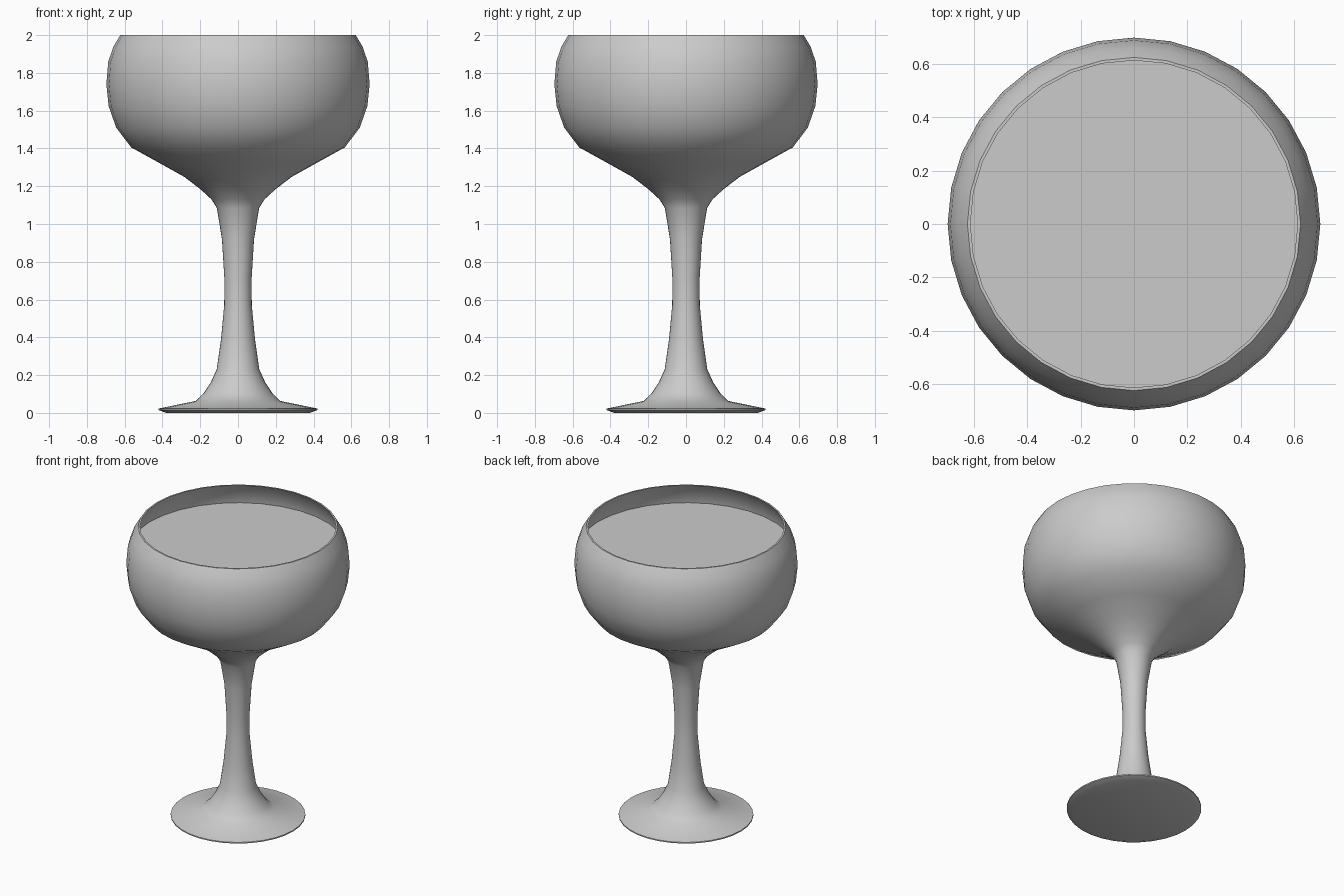
import bpy, math

if "Cube" in bpy.data.objects:
    bpy.data.objects.remove(bpy.data.objects["Cube"])

SIDES = 32


def lathe(name, profile):
    """Revolve (radius, z) points about z; radius 0 gives a pole."""
    verts, rings, faces = [], [], []
    for r, z in profile:
        n = 1 if r == 0 else SIDES
        rings.append(range(len(verts), len(verts) + n))
        verts += [(r * math.cos(math.tau * i / SIDES),
                   r * math.sin(math.tau * i / SIDES), z) for i in range(n)]
    for a, b in zip(rings, rings[1:]):
        for i in range(SIDES):
            j = (i + 1) % SIDES
            quad = [a[i % len(a)], a[j % len(a)], b[j % len(b)], b[i % len(b)]]
            faces.append(list(dict.fromkeys(quad)))
    mesh = bpy.data.meshes.new(name)
    mesh.from_pydata(verts, [], faces)
    obj = bpy.data.objects.new(name, mesh)
    bpy.context.collection.objects.link(obj)
    bpy.ops.object.select_all(action='DESELECT')
    obj.select_set(True)
    bpy.context.view_layer.objects.active = obj
    bpy.ops.object.shade_smooth_by_angle(angle=math.radians(40))
    return obj


# Foot and stem
stem = [(0, 0), (0.38, 0), (0.42, 0.015), (0.42, 0.023), (0.225, 0.063),
        (0.185, 0.10), (0.145, 0.16), (0.113, 0.23), (0.09, 0.39),
        (0.073, 0.57), (0.072, 0.71), (0.085, 0.92), (0.112, 1.085)]
# Outside of the bowl, bottom to rim
bowl = [(0.14, 1.13), (0.20, 1.185), (0.285, 1.25), (0.42, 1.325),
        (0.565, 1.405), (0.645, 1.51), (0.685, 1.625), (0.697, 1.74),
        (0.687, 1.86), (0.659, 1.94), (0.623, 2.0)]
# Thin inner wall, rim back down to the centre
inner = [(r - 0.011, z if z == 2.0 else z + 0.004) for r, z in reversed(bowl)]
lathe("glass", stem + bowl + inner + [(0, 1.12)])

# Drink filling the bowl, with a flat surface just below the rim
fill = [(r - 0.014, z + 0.008) for r, z in bowl[:8]]
lathe("drink", [(0, 1.13)] + fill + [(0.676, 1.85), (0, 1.85)])
